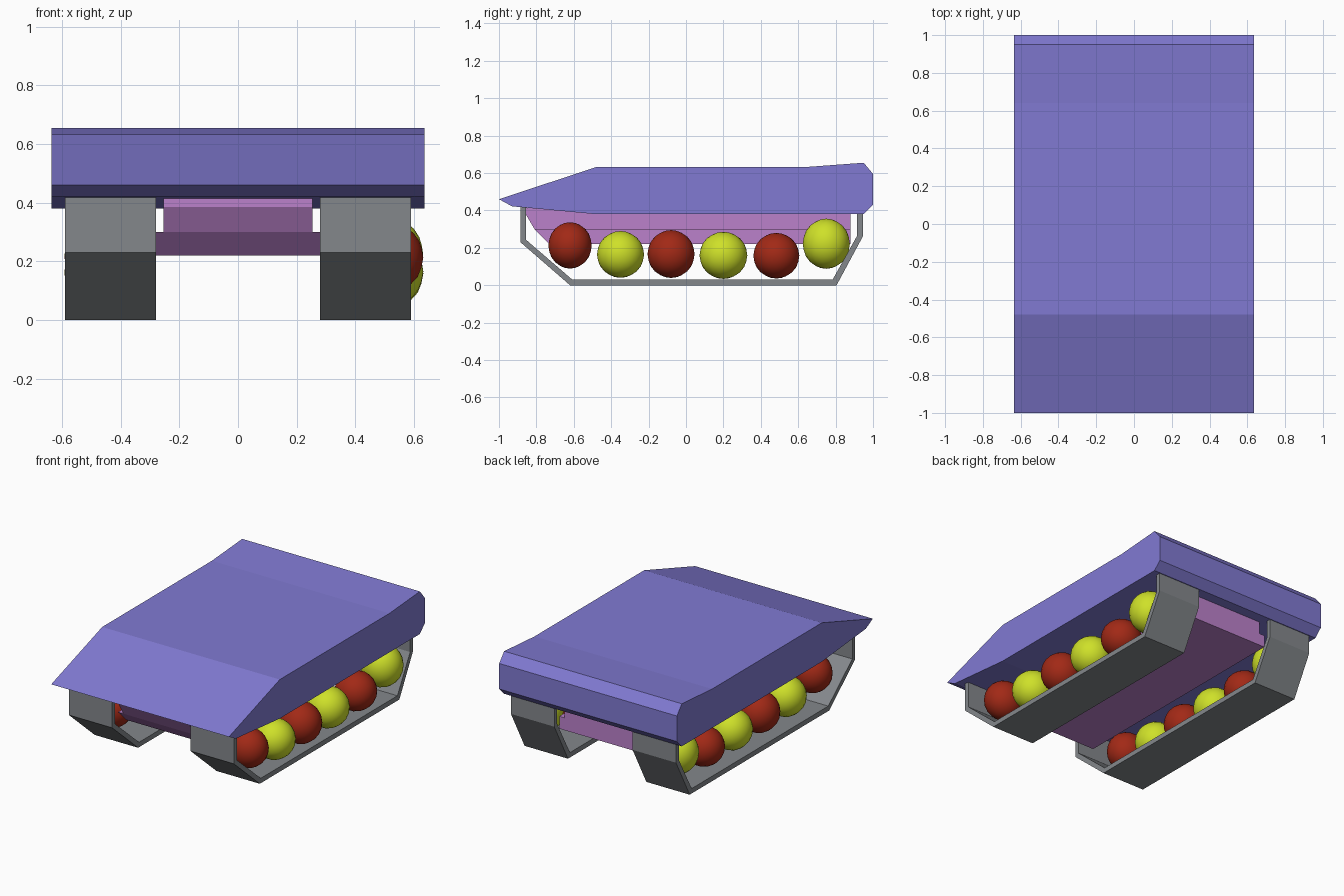
import bpy, bmesh

if "Cube" in bpy.data.objects:
    bpy.data.objects.remove(bpy.data.objects["Cube"])


def material(name, rgb):
    m = bpy.data.materials.new(name)
    m.diffuse_color = (*rgb, 1)
    m.use_nodes = True
    m.node_tree.nodes["Principled BSDF"].inputs["Base Color"].default_value = m.diffuse_color
    return m


BLUE = material("periwinkle", (0.22, 0.195, 0.65))
PINK = material("orchid", (0.50, 0.22, 0.60))
GREY = material("track grey", (0.23, 0.245, 0.26))
RED = material("brick red", (0.36, 0.022, 0.008))
LIME = material("lime yellow", (0.62, 0.75, 0.022))


def add_object(name, bm, mat):
    bmesh.ops.recalc_face_normals(bm, faces=bm.faces[:])
    mesh = bpy.data.meshes.new(name)
    bm.to_mesh(mesh)
    bm.free()
    mesh.materials.append(mat)
    ob = bpy.data.objects.new(name, mesh)
    bpy.context.collection.objects.link(ob)
    return ob


def extrude_profile(name, profile, x0, x1, mat):
    """Sweep a closed (y, z) outline from x0 to x1."""
    bm = bmesh.new()
    face = bm.faces.new([bm.verts.new((x0, y, z)) for y, z in profile])
    out = bmesh.ops.extrude_face_region(bm, geom=[face])
    for v in out["geom"]:
        if isinstance(v, bmesh.types.BMVert):
            v.co.x = x1
    return add_object(name, bm, mat)


# Wedge-nosed deck
extrude_profile("deck", [(-1, .46), (-.93, .422), (-.48, .38), (.95, .38), (1, .43),
                         (1, .595), (.95, .655), (.64, .632), (-.48, .632)],
                -.635, .635, BLUE)

# Narrow hull with a slightly wider belly
extrude_profile("hull", [(-.86, .415), (-.86, .385), (-.81, .30), (-.73, .222),
                         (.88, .222), (.88, .40), (-.6, .40)], -.253, .253, PINK)
extrude_profile("belly", [(-.81, .30), (-.73, .22), (.88, .22), (.88, .30)],
                -.29, .29, PINK)

# Open track bands: outer outline, then back along the inner one
band = [(-.885, .418), (-.885, .23), (-.62, 0), (.805, 0), (.945, .26), (.945, .42),
        (.915, .42), (.915, .265), (.785, .032), (-.61, .032), (-.855, .243), (-.855, .415)]
for side, x0, x1 in (("left", -.59, -.28), ("right", .28, .59)):
    extrude_profile(side + "_track", band, x0, x1, GREY)

# Ball wheels: y, z, y radius, z radius
wheels = [(-.62, .213, .116, .124), (-.35, .165, .126, .125), (-.08, .167, .126, .128),
          (.2, .16, .128, .126), (.483, .158, .123, .122), (.75, .222, .126, .134)]
for side, x in (("left", -.465), ("right", .505)):
    for i, (y, z, ry, rz) in enumerate(wheels):
        bm = bmesh.new()
        bmesh.ops.create_icosphere(bm, subdivisions=3, radius=1)
        for v in bm.verts:
            v.co = (x + .126 * v.co.x, y + ry * v.co.y, z + rz * v.co.z)
        for f in bm.faces:
            f.smooth = True
        add_object(f"{side}_wheel_{i + 1}", bm, LIME if i % 2 else RED)
